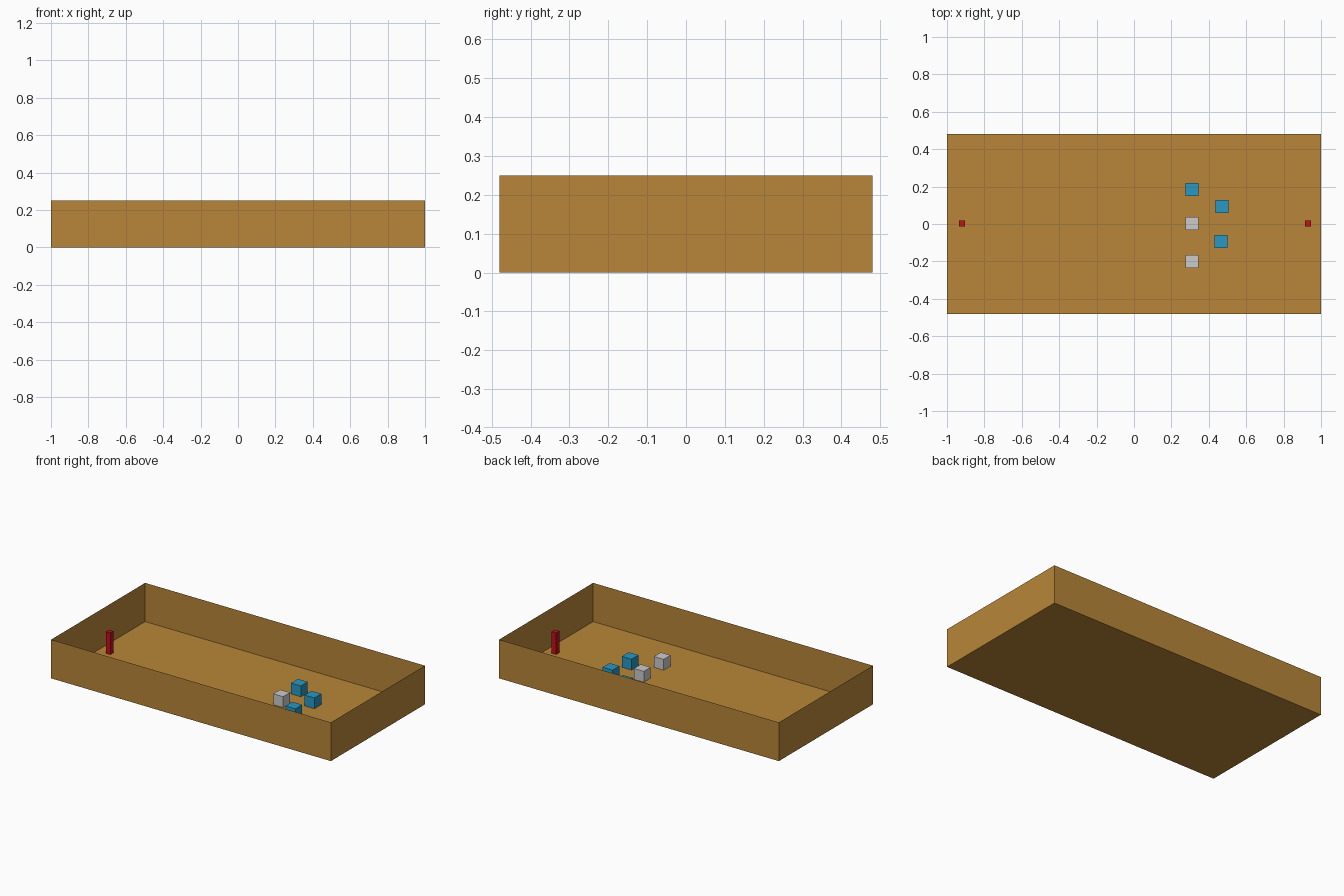
import bpy, bmesh
from mathutils import Matrix

if "Cube" in bpy.data.objects:
    bpy.data.objects.remove(bpy.data.objects["Cube"])


def material(name, color):
    m = bpy.data.materials.new(name)
    m.diffuse_color = color
    m.use_nodes = True
    m.node_tree.nodes["Principled BSDF"].inputs["Base Color"].default_value = m.diffuse_color
    return m


def box(name, loc, size, mat=None, open_top=False):
    """Box standing on loc; optionally an open sheet without its top face."""
    bm = bmesh.new()
    bmesh.ops.create_cube(bm, size=1, matrix=Matrix.Translation((0, 0, size[2] / 2)) @ Matrix.Diagonal((*size, 1)))
    if open_top:
        top = [f for f in bm.faces if f.normal.z > 0.9]
        bmesh.ops.delete(bm, geom=top, context='FACES')
    mesh = bpy.data.meshes.new(name)
    bm.to_mesh(mesh)
    bm.free()
    ob = bpy.data.objects.new(name, mesh)
    ob.location = loc
    if mat:
        mesh.materials.append(mat)
    bpy.context.collection.objects.link(ob)
    return ob


wood = material("wood", (0.48, 0.24, 0.04, 1))
blue = material("blue", (0.02, 0.32, 0.55, 1))
red = material("red", (0.55, 0.005, 0.01, 1))

# Thin-walled open tray
box("tray", (0, 0, 0), (2, 0.96, 0.25), wood, open_top=True)

# Small cubes on the floor
cube = (0.07, 0.07, 0.07)
for i, (x, y) in enumerate([(0.31, 0.184), (0.47, 0.094), (0.465, -0.094)]):
    box(f"blue_cube_{i + 1}", (x, y, 0), cube, blue)
for i, (x, y) in enumerate([(0.31, 0.003), (0.31, -0.2)]):
    box(f"grey_cube_{i + 1}", (x, y, 0), cube)

# Red posts near both ends
for name, x in (("left_post", -0.92), ("right_post", 0.931)):
    box(name, (x, 0.003, 0), (0.032, 0.032, 0.14), red)
